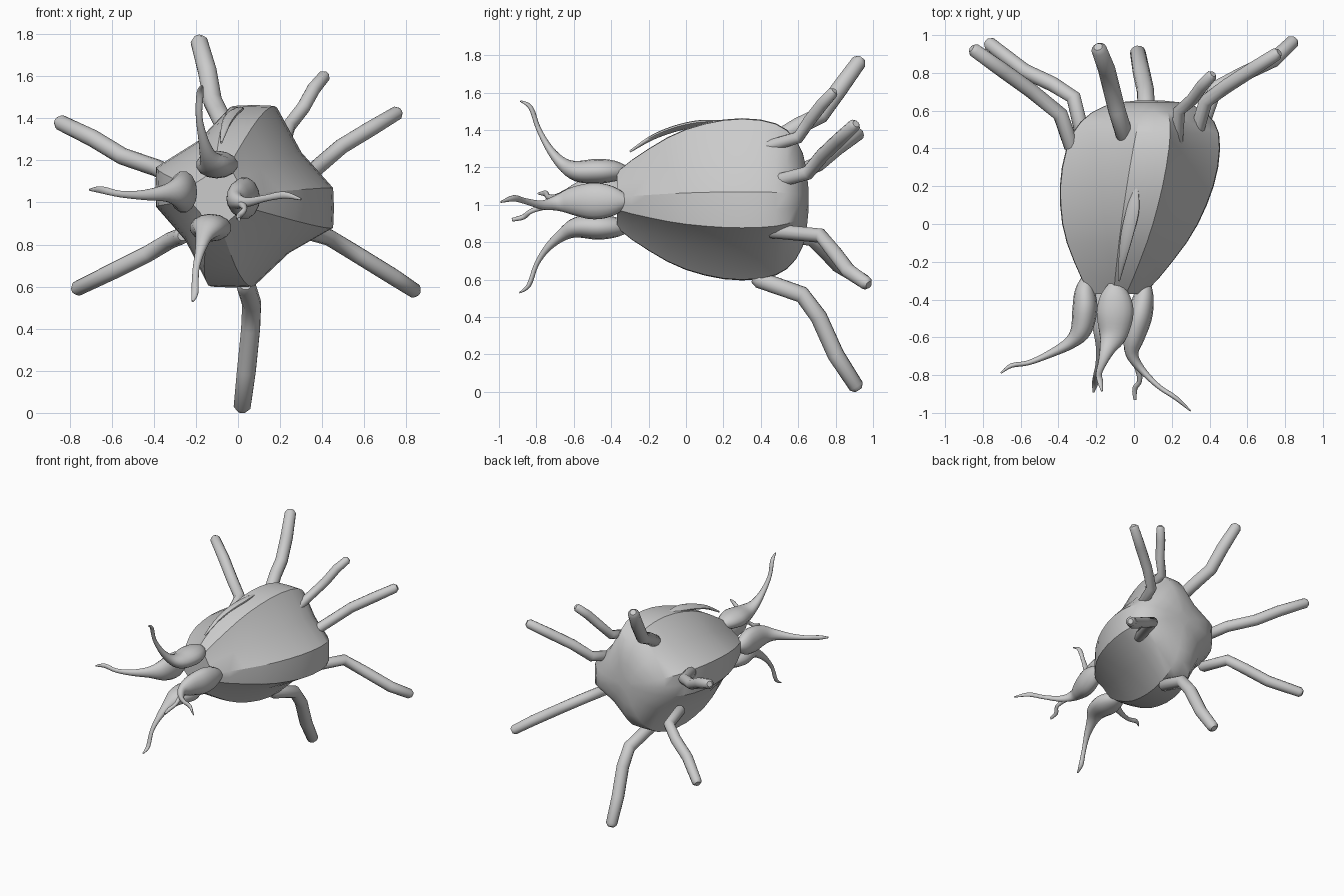
import bpy, math
from mathutils import Vector

if "Cube" in bpy.data.objects:
    bpy.data.objects.remove(bpy.data.objects["Cube"])


def loft(name, rings, angle):
    """Skin a list of equal-sized point rings and cap both ends."""
    n = len(rings[0])
    verts = [p for r in rings for p in r]
    faces = [tuple(range(n))[::-1],
             tuple(range(len(verts) - n, len(verts)))]
    for i in range(len(rings) - 1):
        for j in range(n):
            k = (j + 1) % n
            faces.append((i * n + j, i * n + k, (i + 1) * n + k, (i + 1) * n + j))
    me = bpy.data.meshes.new(name)
    me.from_pydata(verts, [], faces)
    ob = bpy.data.objects.new(name, me)
    bpy.context.collection.objects.link(ob)
    bpy.ops.object.select_all(action='DESELECT')
    ob.select_set(True)
    bpy.context.view_layer.objects.active = ob
    bpy.ops.object.mode_set(mode='EDIT')
    bpy.ops.mesh.select_all(action='SELECT')
    bpy.ops.mesh.normals_make_consistent(inside=False)
    bpy.ops.object.mode_set(mode='OBJECT')
    bpy.ops.object.shade_smooth_by_angle(angle=math.radians(angle))
    return ob


def catmull(rows, steps):
    """Smooth interpolation of number rows (points together with radii)."""
    p = [rows[0]] + rows + [rows[-1]]
    out = []
    for i in range(1, len(p) - 2):
        for s in range(steps):
            t = s / steps
            out.append([b + .5 * t * (c - a + t * (2*a - 5*b + 4*c - d + t * (3*(b - c) + d - a)))
                        for a, b, c, d in zip(p[i-1], p[i], p[i+1], p[i+2])])
    return out + [rows[-1]]


def tube(name, rows, ref, sides=14, angle=50):
    """Sweep an ellipse; each row is x, y, z, radius along ref, radius across."""
    pts = [Vector(r[:3]) for r in rows]
    rings = []
    u = Vector(ref)
    for i, r in enumerate(rows):
        t = (pts[min(i + 1, len(pts) - 1)] - pts[max(i - 1, 0)]).normalized()
        u = (u - t * u.dot(t)).normalized()
        v = t.cross(u)
        rings.append([pts[i] + u * r[3] * math.cos(2 * math.pi * k / sides)
                      + v * r[4] * math.sin(2 * math.pi * k / sides) for k in range(sides)])
    return loft(name, rings, angle)


# Body: four-sided pod with a flat strip along each corner and slightly hollow sides
profile = [(-.37, .15), (-.29, .215), (-.2, .275), (-.1, .335), (0, .38), (.1, .41),
           (.2, .43), (.3, .437), (.4, .43), (.48, .41), (.54, .375), (.59, .32),
           (.625, .25), (.645, .16), (.655, .06)]
reach = [.97, 1, .98, .92]      # right, top, left, bottom trimmed separately
reach = [.97, 1, .92, .98]
rings = []
for y, r in profile:
    c, ring = Vector((.17 * y - .03, y, 1.025)), []
    for k in range(4):
        a, q = math.radians(-7 + 90 * k), math.pi / 2 * k
        d = Vector((math.cos(a), 0, math.sin(a)))
        n = Vector((-math.sin(a), 0, math.cos(a)))
        e = Vector((-math.sin(q), 0, math.cos(q)))
        for w in (-.22, 0, .22):
            ring.append(c + d * r * reach[k] * (1 if w else 1.01) + e * r * w)
        ring.append(c + (d * reach[k] + n * reach[(k + 1) % 4]) * r * .565)
    rings.append(ring)
loft("body", rings, 32)

# Thin curved blade lying on the top ridge
blade = [(-.08, -.3, 1.285, .006, .006), (-.06, -.18, 1.36, .012, .022),
         (-.035, -.05, 1.41, .014, .035), (-.005, .08, 1.437, .014, .035),
         (.01, .2, 1.445, .006, .012)]
tube("top_blade", catmull(blade, 5), (-.25, 0, 1), 10)

# Front feelers: flattened bulbs drawn out into thin tails
across = [.03, .08, .1, .078, .043, .024, .016, .017, .005]
radial = [.03, .055, .066, .056, .034, .02, .013, .012, .004]
feelers = {
    "top": ((0, 0, 1), [(-.1, -.31, 1.17), (-.1, -.38, 1.18), (-.1, -.47, 1.18),
            (-.11, -.58, 1.18), (-.14, -.66, 1.22), (-.165, -.73, 1.3),
            (-.185, -.79, 1.41), (-.18, -.83, 1.52), (-.17, -.885, 1.555)]),
    "left": ((-1, 0, 0), [(-.25, -.29, 1.05), (-.26, -.36, 1.05), (-.26, -.45, 1.05),
             (-.28, -.56, 1.05), (-.34, -.63, 1.045), (-.45, -.69, 1.035),
             (-.56, -.735, 1.04), (-.65, -.75, 1.06), (-.705, -.79, 1.06)]),
    "right": ((1, 0, 0), [(.06, -.31, 1.02), (.05, -.39, 1.02), (.03, -.49, 1.02),
              (0, -.6, 1.02), (-.01, -.69, 1.01), (.04, -.77, 1), (.13, -.86, 1.02),
              (.22, -.92, 1.035), (.3, -.99, 1.015)]),
    "bottom": ((0, 0, -1), [(-.13, -.31, .88), (-.13, -.38, .88), (-.13, -.47, .88),
               (-.14, -.58, .88), (-.16, -.66, .84), (-.18, -.74, .77),
               (-.2, -.8, .68), (-.205, -.84, .57), (-.215, -.89, .53)]),
}
for name, (ref, path) in feelers.items():
    rows = [(*p, b, a) for p, a, b in zip(path, across, radial)]
    tube(name + "_feeler", catmull(rows, 4), ref)

# Small second tail forking from the right feeler
fork = [(-.01, -.67, 1.01, .025, .025), (.02, -.76, .99, .018, .018),
        (.03, -.83, .965, .013, .013), (.005, -.87, .935, .014, .014),
        (.005, -.93, .92, .008, .01)]
tube("right_feeler_fork", catmull(fork, 4), (1, 0, 0), 10)

# Seven bent legs around the rear of the body
legs = {
    "top": (.046, [(-.05, .47, 1.34), (-.09, .6, 1.42), (-.12, .72, 1.48),
                   (-.145, .82, 1.62), (-.185, .925, 1.765)]),
    "upper_right": (.033, [(.225, .43, 1.31), (.24, .6, 1.36), (.31, .66, 1.45),
                           (.36, .73, 1.54), (.41, .785, 1.6)]),
    "right": (.038, [(.33, .48, 1.125), (.38, .65, 1.17), (.49, .73, 1.265),
                     (.63, .82, 1.35), (.755, .9, 1.425)]),
    "left": (.041, [(-.33, .41, 1.14), (-.39, .58, 1.165), (-.55, .71, 1.22),
                    (-.69, .81, 1.305), (-.845, .92, 1.38)]),
    "lower_left": (.04, [(-.27, .46, .84), (-.32, .67, .82), (-.43, .74, .755),
                         (-.58, .81, .68), (-.765, .955, .59)]),
    "lower_right": (.04, [(.34, .46, .86), (.43, .72, .835), (.57, .79, .75),
                          (.74, .87, .645), (.84, .965, .58)]),
    "bottom": (.046, [(.04, .39, .6), (.065, .62, .52), (.06, .71, .4),
                      (.04, .8, .2), (.02, .91, .03)]),
}
for name, (r, path) in legs.items():
    pts = [Vector(p) for p in path]
    tip = (pts[-1] - pts[-2]).normalized()
    pts = [pts[0] - (pts[1] - pts[0]).normalized() * r * .7] + pts + [pts[-1] + tip * r * .5]
    size = [.6, 1, 1, 1, 1, .9, .5]
    tube(name + "_leg", [(*p, r * s, r * s) for p, s in zip(pts, size)], (.3, .2, .9), 12)
